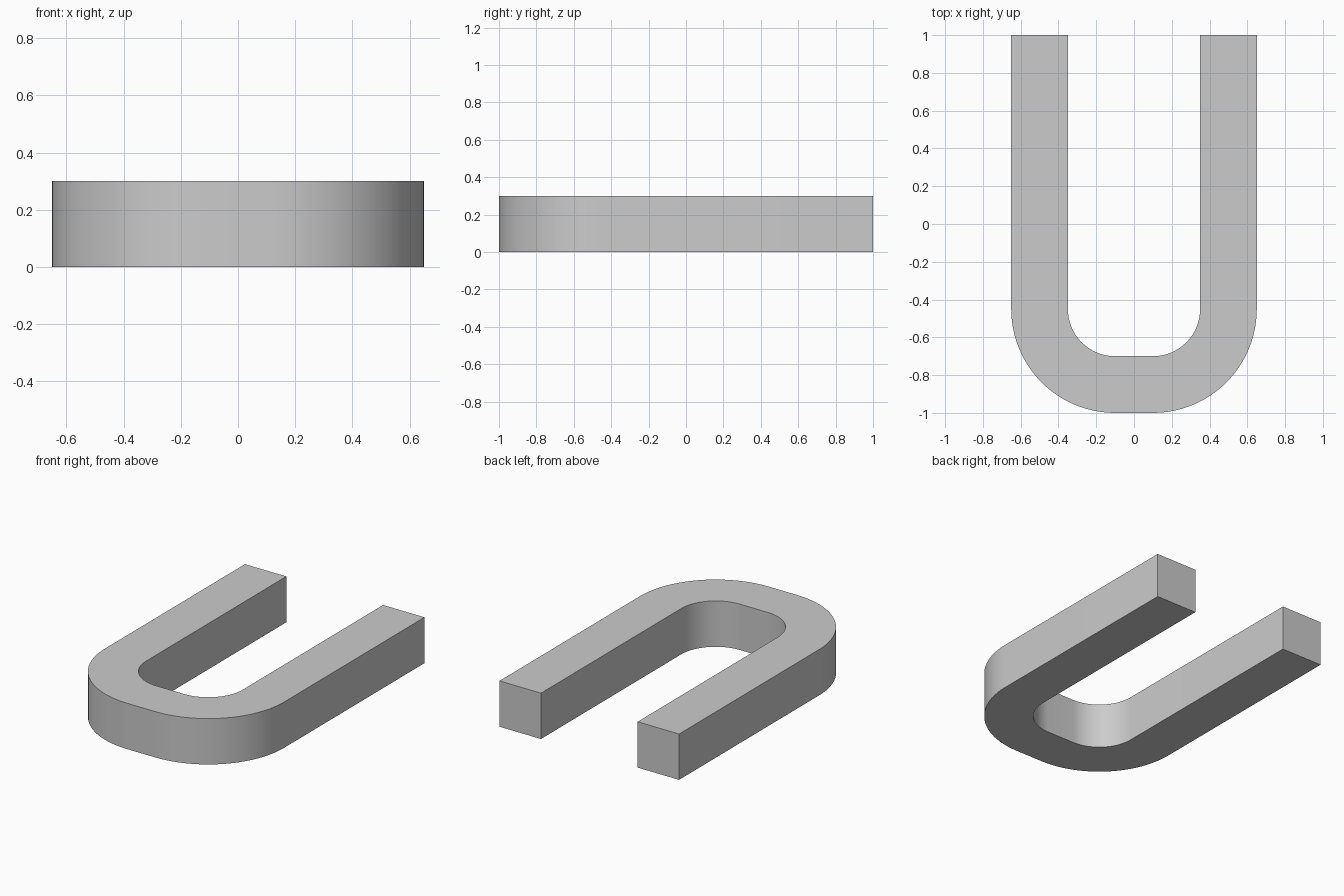
import bpy
import bmesh
from math import sin, cos, pi

cube = bpy.data.objects.get("Cube")
if cube:
    bpy.data.objects.remove(cube, do_unlink=True)

HEIGHT = 0.3
INNER_R, OUTER_R = 0.25, 0.55
BEND_X, BEND_Y = 0.1, -0.45
STEPS = 24

# Grey material
grey = bpy.data.materials.new("plain grey")
grey.use_nodes = True
colour = (0.6, 0.6, 0.6, 1)
grey.diffuse_color = colour
grey.node_tree.nodes["Principled BSDF"].inputs["Base Color"].default_value = colour


def half_path(radius):
    """Left arm from its tip, around the bend to the flat front."""
    points = [(BEND_X + radius, 1.0)]
    for i in range(STEPS + 1):
        a = pi / 2 * i / STEPS
        points.append((BEND_X + radius * cos(a), BEND_Y - radius * sin(a)))
    return points


def full_path(radius):
    half = half_path(radius)
    return half + [(-x, y) for x, y in reversed(half)]


# U-shaped bar: a ring of four corners at each path station, bridged together
bm = bmesh.new()
rings = []
for (ix, iy), (ox, oy) in zip(full_path(INNER_R), full_path(OUTER_R)):
    corners = [(ix, iy, 0), (ox, oy, 0), (ox, oy, HEIGHT), (ix, iy, HEIGHT)]
    rings.append([bm.verts.new(c) for c in corners])
for a, b in zip(rings, rings[1:]):
    for k in range(4):
        n = (k + 1) % 4
        bm.faces.new((a[k], a[n], b[n], b[k]))
bm.faces.new(rings[0])
bm.faces.new(rings[-1])
bmesh.ops.recalc_face_normals(bm, faces=bm.faces)

mesh = bpy.data.meshes.new("u_shaped_bar")
bm.to_mesh(mesh)
bm.free()
mesh.materials.append(grey)
bar = bpy.data.objects.new("u_shaped_bar", mesh)
bpy.context.collection.objects.link(bar)

# Smooth bend with sharp edges
bpy.ops.object.select_all(action="DESELECT")
bar.select_set(True)
bpy.context.view_layer.objects.active = bar
bpy.ops.object.shade_smooth_by_angle(angle=pi / 6)
